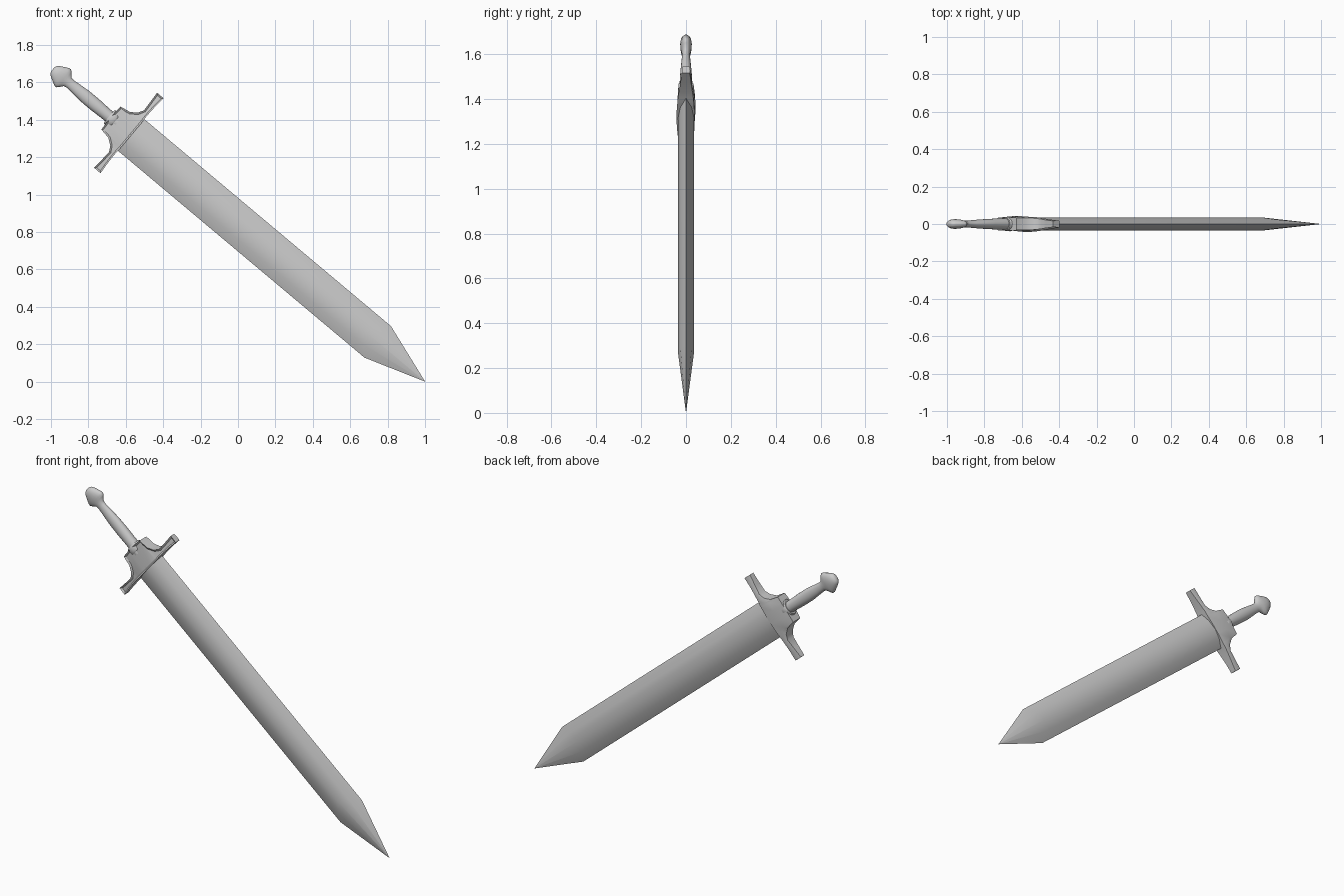
import bpy, bmesh, math

if "Cube" in bpy.data.objects:
    bpy.data.objects.remove(bpy.data.objects["Cube"])

C, S = math.cos(math.radians(40)), math.sin(math.radians(40))


def place(u, y, s):
    """u = across the blade, y = thickness, s = distance from the tip."""
    return (1 - C * s + S * u, y, S * s + C * u)


def finish(bm, name, angle):
    bmesh.ops.recalc_face_normals(bm, faces=bm.faces)
    me = bpy.data.meshes.new(name)
    bm.to_mesh(me)
    bm.free()
    ob = bpy.data.objects.new(name, me)
    bpy.context.collection.objects.link(ob)
    bpy.ops.object.select_all(action='DESELECT')
    ob.select_set(True)
    bpy.context.view_layer.objects.active = ob
    bpy.ops.object.shade_smooth_by_angle(angle=math.radians(angle))
    return ob


def loft(rings):
    bm = bmesh.new()
    vs = [[bm.verts.new(place(*p)) for p in r] for r in rings]
    n = len(vs[0])
    strips = []
    for a, b in zip(vs, vs[1:]):
        strips.append([bm.faces.new((a[i], a[(i + 1) % n], b[(i + 1) % n], b[i]))
                       for i in range(n)])
    bm.faces.new(vs[0])
    bm.faces.new(vs[-1])
    return bm, strips


def ellipse(s, ru, ry, n=20):
    return [(ru * math.cos(2 * math.pi * i / n), ry * math.sin(2 * math.pi * i / n), s)
            for i in range(n)]


# Blade: lens section, with the point cut further back at the ridge
section = [(.11, 0, 0), (.06, .025, .05), (0, .035, .08), (-.06, .025, .05),
           (-.11, 0, 0), (-.06, -.025, .05), (0, -.035, .08), (.06, -.025, .05)]
blade = [[(u * .005, y * .005, .001) for u, y, o in section],
         [(u, y, .33 + o) for u, y, o in section],
         [(u, y, 2.07) for u, y, o in section]]
bm, _ = loft(blade)
finish(bm, "blade", 28)

# Crossguard: stations across the blade (u, blade side, grip side, half thickness)
half = [(.262, 2.045, 2.09, .019), (.20, 2.05, 2.086, .025), (.146, 2.052, 2.083, .032),
        (.115, 2.052, 2.10, .036), (.09, 2.05, 2.135, .038), (.08, 2.05, 2.192, .039),
        (.03, 2.05, 2.195, .042)]
stations = half + [(-u, lo, hi, t) for u, lo, hi, t in reversed(half)]
rings = []
for u, lo, hi, t in stations:
    mid = (lo + hi) / 2
    rings.append([(u, -t, lo), (u, t * .9, lo), (u, t, mid), (u, t * .85, hi), (u, -t * .85, hi)])
bm, strips = loft(rings)
# sunken panel on the front of the guard
front = [st[4] for st in strips]
bmesh.ops.recalc_face_normals(bm, faces=bm.faces)
bmesh.ops.inset_region(bm, faces=front, thickness=.009, depth=-.008, use_even_offset=True)
finish(bm, "crossguard", 35)

# Collar where the grip enters the guard
bm, _ = loft([ellipse(2.165, .044, .036), ellipse(2.17, .047, .039),
              ellipse(2.20, .047, .037), ellipse(2.205, .043, .034)])
finish(bm, "grip_collar", 50)

# Grip and flattened pommel
profile = [(2.15, .034, .032), (2.23, .033, .030), (2.30, .036, .028), (2.37, .036, .025),
           (2.43, .031, .021), (2.475, .027, .018), (2.495, .031, .019), (2.510, .050, .021),
           (2.522, .062, .023), (2.535, .061, .025), (2.56, .048, .026), (2.58, .037, .023),
           (2.592, .028, .017), (2.598, .015, .009)]
bm, _ = loft([ellipse(*p) for p in profile])
finish(bm, "grip_and_pommel", 50)
